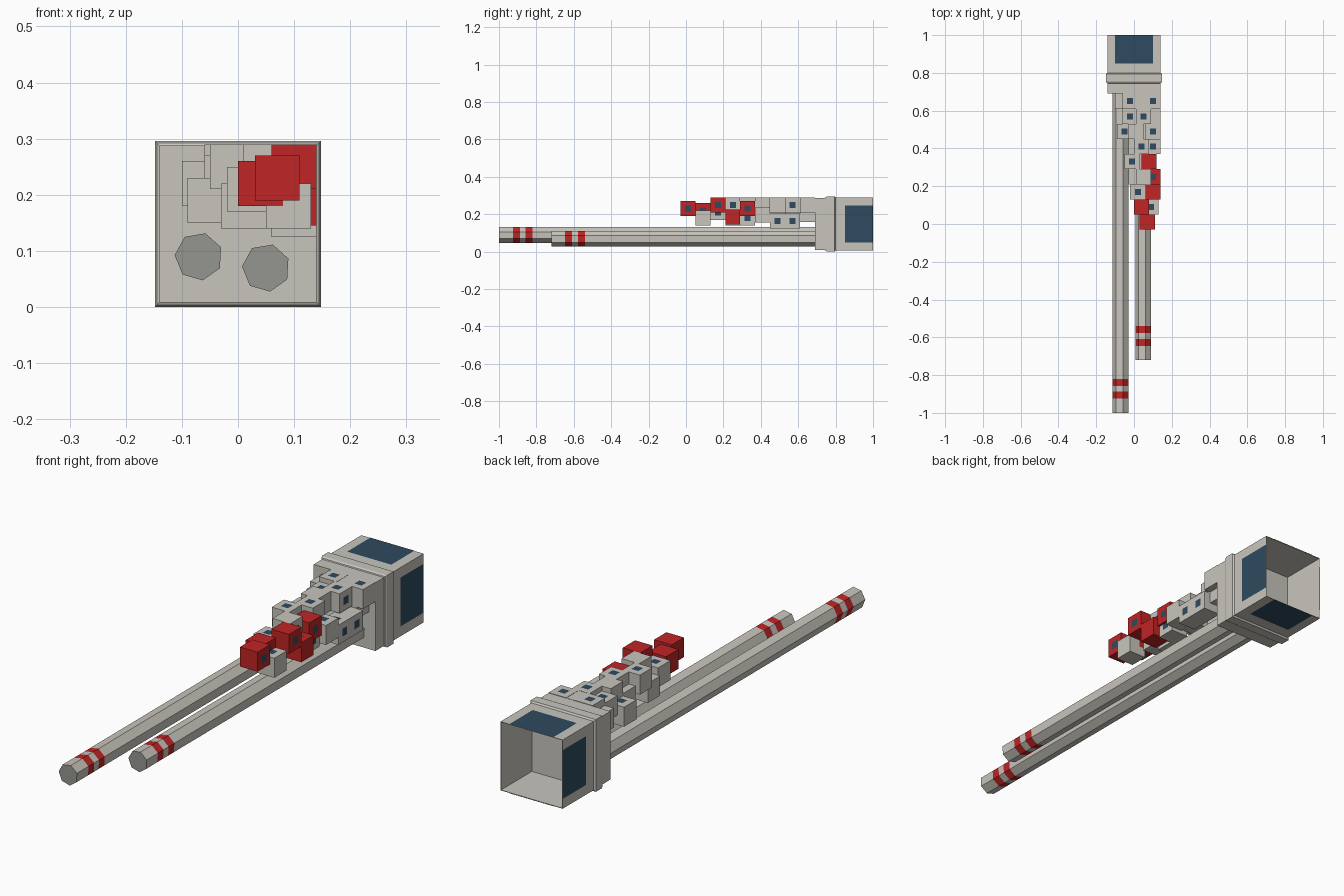
import bpy, bmesh
from math import cos, sin, pi
from mathutils import Vector

if "Cube" in bpy.data.objects:
    bpy.data.objects.remove(bpy.data.objects["Cube"])


def material(name, color):
    m = bpy.data.materials.new(name)
    m.diffuse_color = color
    m.use_nodes = True
    m.node_tree.nodes["Principled BSDF"].inputs["Base Color"].default_value = m.diffuse_color
    return m


HULL = material("hull_grey", (0.58, 0.56, 0.51, 1))
RED = material("red_paint", (0.53, 0.018, 0.018, 1))
BLUE = material("blue_panel", (0.027, 0.07, 0.115, 1))
CAP = material("dark_grey", (0.30, 0.305, 0.28, 1))


def finish(name, bm, mats):
    bmesh.ops.recalc_face_normals(bm, faces=bm.faces[:])
    me = bpy.data.meshes.new(name)
    bm.to_mesh(me)
    bm.free()
    for m in mats:
        me.materials.append(m)
    ob = bpy.data.objects.new(name, me)
    bpy.context.collection.objects.link(ob)
    return ob


def loft(name, rings, mats, indices=None, cap_index=0):
    """Skin rings of points; cap both ends."""
    bm = bmesh.new()
    vs = [[bm.verts.new(p) for p in ring] for ring in rings]
    n = len(rings[0])
    for k in range(len(vs) - 1):
        for i in range(n):
            j = (i + 1) % n
            f = bm.faces.new((vs[k][i], vs[k][j], vs[k + 1][j], vs[k + 1][i]))
            f.material_index = indices[k] if indices else 0
    for ring in (vs[0], vs[-1]):
        bm.faces.new(ring).material_index = cap_index
    return finish(name, bm, mats)


# Long seven-sided booms with flush red bands near the tip
def boom(name, x, z, tip, bands):
    ys = [tip] + bands + [0.69]
    angles = [pi / 8 + i * 2 * pi / 7 for i in range(7)]
    rings = [[(x + 0.043 * cos(a), y, z + 0.043 * sin(a)) for a in angles] for y in ys]
    loft(name, rings, [HULL, RED, CAP], [0, 1, 0, 1, 0], 2)


boom("long_boom", -0.07, 0.09, -1.0, [-0.925, -0.888, -0.857, -0.82])
boom("short_boom", 0.05, 0.07, -0.72, [-0.647, -0.61, -0.578, -0.54])

# Square rear housing: raised collar, then thin open hood ending in a recess
CZ = 0.148


def square(h, y):
    return [(-h, y, CZ - h), (h, y, CZ - h), (h, y, CZ + h), (-h, y, CZ + h)]


profile = [(0.14, 0.69), (0.14, 0.745), (0.144, 0.747), (0.148, 0.755),
           (0.148, 0.795), (0.141, 0.80), (0.141, 1.0), (0.139, 1.0), (0.139, 0.80)]
loft("rear_housing", [square(h, y) for h, y in profile], [HULL])


# Flat rectangular panel lying on a surface
def add_panel(bm, centre, u, v, index=0):
    c, u, v = Vector(centre), Vector(u), Vector(v)
    f = bm.faces.new([bm.verts.new(c + a * u + b * v)
                      for a, b in ((-1, -1), (1, -1), (1, 1), (-1, 1))])
    f.material_index = index


# Blue panels on the four sides of the hood
for name, nx, nz in (("top", 0, 1), ("bottom", 0, -1), ("right", 1, 0), ("left", -1, 0)):
    bm = bmesh.new()
    add_panel(bm, (nx * 0.142, 0.925, CZ + nz * 0.142), (0, 0.075 * (nx + nz), 0),
              (nz * 0.1, 0, -nx * 0.1))
    ob = finish("hood_panel_" + name, bm, [BLUE])


# Cluster of overlapping modules: (x, row, z, paint, windows on top T / right R)
MODULES = [
    (0.07, 0, 0.23, RED, "R"),
    (0.04, 1, 0.22, RED, "R"), (0.09, 1, 0.18, HULL, "T"),
    (0.10, 2, 0.25, RED, "R"), (0.02, 2, 0.21, HULL, "TR"),
    (0.05, 3, 0.25, HULL, "R"), (0.10, 3, 0.185, RED, "T"), (0.01, 3, 0.18, HULL, ""),
    (0.08, 4, 0.23, RED, "R"), (-0.01, 4, 0.25, HULL, "T"), (0.07, 4, 0.18, HULL, "R"),
    (0.04, 5, 0.25, HULL, "T"), (0.10, 5, 0.195, HULL, "T"), (0.01, 5, 0.20, HULL, ""),
    (-0.05, 6, 0.19, HULL, "T"), (0.10, 6, 0.165, HULL, "TR"), (0.01, 6, 0.25, HULL, ""),
    (-0.02, 7, 0.23, HULL, "T"), (0.05, 7, 0.25, HULL, "TR"), (0.10, 7, 0.165, HULL, "R"),
    (-0.02, 8, 0.25, HULL, "T"), (0.10, 8, 0.25, HULL, "T"), (0.04, 8, 0.249, HULL, ""),
    (-0.06, 8, 0.22, HULL, ""), (0.07, 8, 0.20, HULL, ""),
]
S = 0.04
for i, (x, row, z, paint, sides) in enumerate(MODULES):
    y = 0.01 + 0.08 * row
    bm = bmesh.new()
    bmesh.ops.create_cube(bm, size=2 * S)
    bmesh.ops.translate(bm, verts=bm.verts[:], vec=(x, y, z))
    finish(f"module_{i + 1}", bm, [paint])
    if sides:
        bm = bmesh.new()
        if "T" in sides:
            add_panel(bm, (x, y, z + S + 0.001), (0.016, 0, 0), (0, 0.016, 0))
        if "R" in sides:
            add_panel(bm, (x + S + 0.001, y, z), (0, 0.016, 0), (0, 0, 0.016))
        # Open sheets: make sure they face outward
        ob = finish(f"module_window_{i + 1}", bm, [BLUE])
        for p in ob.data.polygons:
            if p.normal.x + p.normal.z < 0:
                p.flip()
